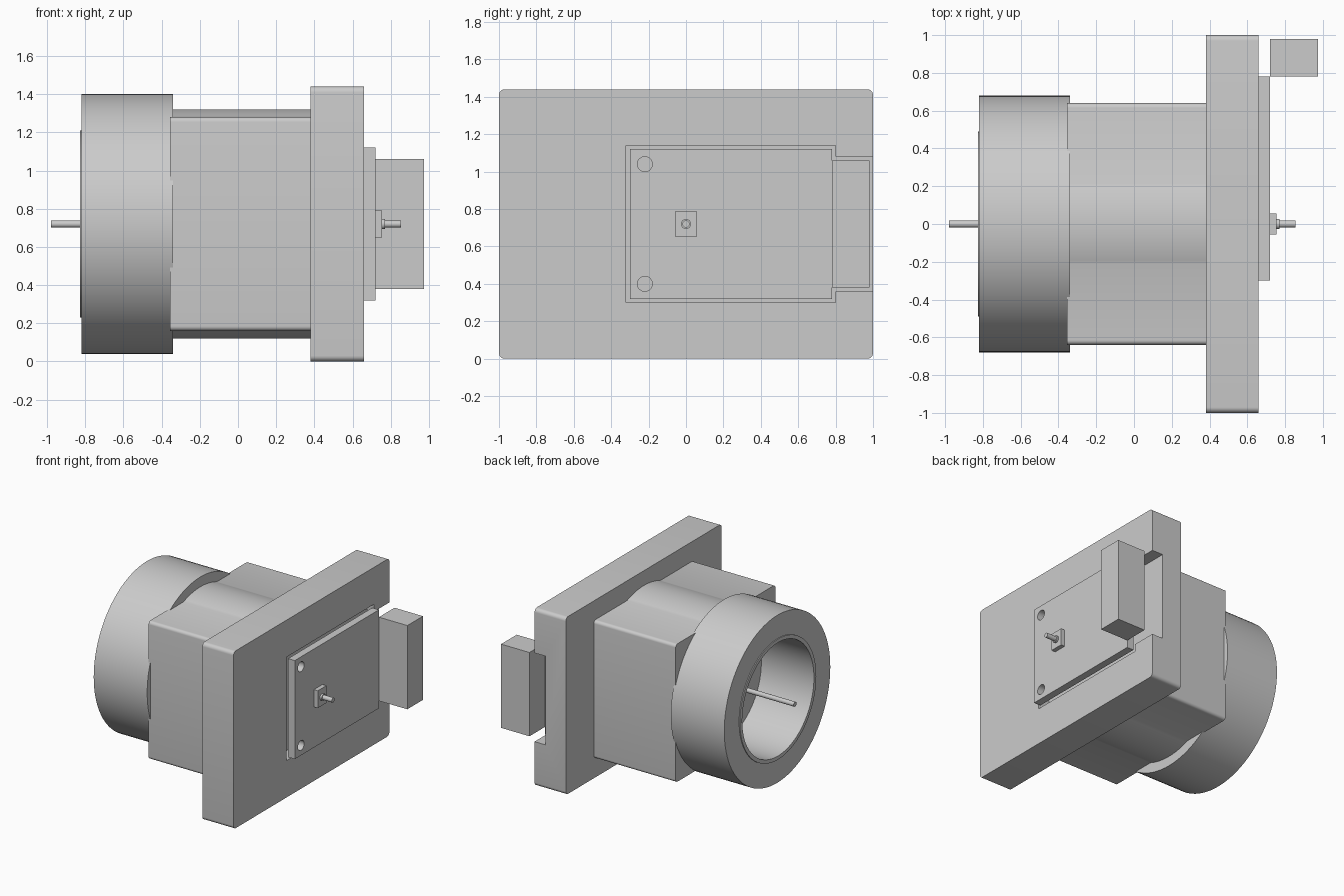
import bpy, bmesh, math

if "Cube" in bpy.data.objects:
    bpy.data.objects.remove(bpy.data.objects["Cube"], do_unlink=True)

AXIS = 0.72   # height of the shaft axis

grey = bpy.data.materials.new("machined grey")
grey.use_nodes = True
grey.diffuse_color = (0.6, 0.6, 0.6, 1)
grey.node_tree.nodes["Principled BSDF"].inputs["Base Color"].default_value = (0.6, 0.6, 0.6, 1)


def prism(name, outline, x0, x1):
    """Extrude a (y, z) outline along x."""
    bm = bmesh.new()
    face = bm.faces.new([bm.verts.new((x0, y, z)) for y, z in outline])
    new = bmesh.ops.extrude_face_region(bm, geom=[face])["geom"]
    bmesh.ops.translate(bm, vec=(x1 - x0, 0, 0),
                        verts=[v for v in new if isinstance(v, bmesh.types.BMVert)])
    bmesh.ops.recalc_face_normals(bm, faces=bm.faces)
    mesh = bpy.data.meshes.new(name)
    bm.to_mesh(mesh)
    bm.free()
    mesh.materials.append(grey)
    obj = bpy.data.objects.new(name, mesh)
    bpy.context.collection.objects.link(obj)
    return obj


def circle(r, y=0, z=AXIS, n=96):
    return [(y + r * math.cos(2 * math.pi * i / n), z + r * math.sin(2 * math.pi * i / n))
            for i in range(n)]


def rect(y0, y1, z0, z1):
    return [(y0, z0), (y1, z0), (y1, z1), (y0, z1)]


def rounded(y0, y1, z0, z1, r, steps=6):
    corners = [(y1 - r, z1 - r), (y0 + r, z1 - r), (y0 + r, z0 + r), (y1 - r, z0 + r)]
    return [(cy + r * math.cos(a), cz + r * math.sin(a))
            for q, (cy, cz) in enumerate(corners)
            for a in [(q + i / steps) * math.pi / 2 for i in range(steps + 1)]]


def combine(target, other, operation):
    mod = target.modifiers.new(operation, 'BOOLEAN')
    mod.operation, mod.object, mod.solver = operation, other, 'EXACT'
    select(target)
    bpy.ops.object.modifier_apply(modifier=mod.name)
    bpy.data.objects.remove(other, do_unlink=True)


def select(obj):
    bpy.ops.object.select_all(action='DESELECT')
    obj.select_set(True)
    bpy.context.view_layer.objects.active = obj


def smooth(*objs):
    for obj in objs:
        select(obj)
        bpy.ops.object.shade_smooth_by_angle(angle=math.radians(30))


# Mounting plate with a pocket that opens through one edge
plate = prism("mounting_plate", rounded(-1, 1, 0, 1.44, 0.03), 0.38, 0.66)
pocket = [(-0.32, 0.30), (0.80, 0.30), (0.80, 0.36), (1.1, 0.36),
          (1.1, 1.08), (0.80, 1.08), (0.80, 1.14), (-0.32, 1.14)]
combine(plate, prism("pocket_cutter", pocket, 0.56, 0.8), 'DIFFERENCE')

# Housing: a box merged with a barrel that bulges out above and below
housing = prism("housing", rounded(-0.64, 0.64, 0.16, 1.28, 0.025), -0.355, 0.38)
combine(housing, prism("barrel", circle(0.6), -0.355, 0.38), 'UNION')

# Large front ring and its thin inner lip
ring = prism("front_ring", circle(0.68), -0.82, -0.34)
combine(ring, prism("bore_cutter", circle(0.46), -1, 0), 'DIFFERENCE')
lip = prism("ring_lip", circle(0.49), -0.827, -0.81)
combine(lip, prism("lip_cutter", circle(0.46), -1, 0), 'DIFFERENCE')

# Cover plate with two screw holes
cover = prism("cover_plate", rect(-0.30, 0.78, 0.32, 1.12), 0.66, 0.72)
for z in (0.40, 1.04):
    combine(cover, prism("hole_cutter", circle(0.04, -0.22, z, 32), 0.6, 0.8), 'DIFFERENCE')

# Connector block beside the cover
prism("connector_block", rect(0.78, 0.98, 0.38, 1.06), 0.72, 0.975)

# Shaft, square retainer and collar
prism("shaft_retainer", rect(-0.055, 0.055, 0.65, 0.79), 0.72, 0.755)
collar = prism("shaft_collar", circle(0.027, n=32), 0.755, 0.77)
shaft = prism("shaft", circle(0.019, n=32), -0.98, 0.855)

smooth(plate, housing, ring, lip, cover, collar, shaft)
